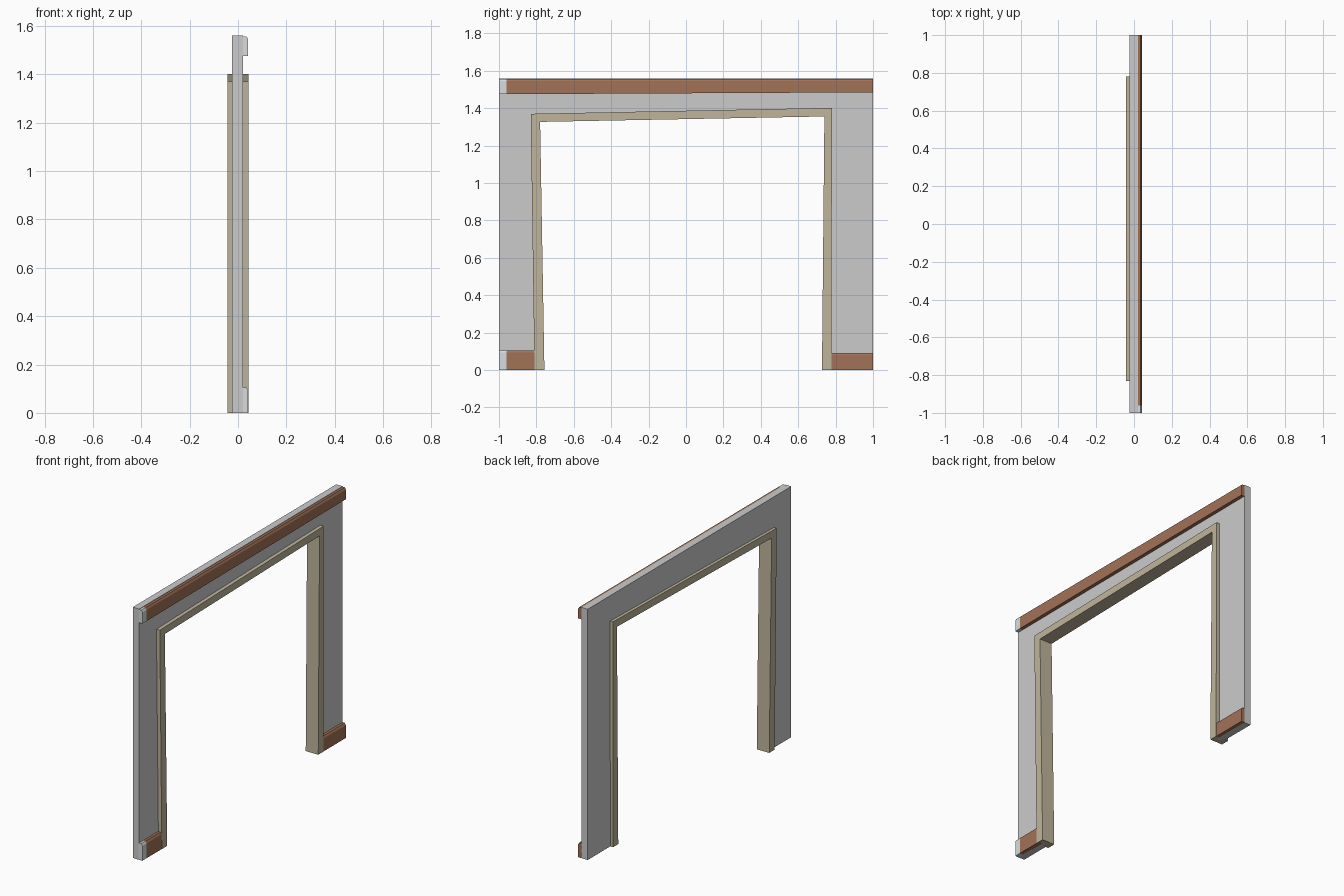
import bpy

if "Cube" in bpy.data.objects:
    bpy.data.objects.remove(bpy.data.objects["Cube"])


def material(name, rgb):
    m = bpy.data.materials.new(name)
    m.diffuse_color = (*rgb, 1)
    m.use_nodes = True
    m.node_tree.nodes["Principled BSDF"].inputs["Base Color"].default_value = m.diffuse_color
    return m


GREY = material("wall_grey", (0.6, 0.6, 0.6))
PALE = material("end_cap_grey", (0.68, 0.72, 0.74))
BROWN = material("wood_brown", (0.36, 0.17, 0.095))
CREAM = material("frame_cream", (0.52, 0.46, 0.33))


def loft(name, ring_a, ring_b, mat):
    """Closed solid between two matching outlines."""
    n = len(ring_a)
    faces = [tuple(range(n)), tuple(range(2 * n - 1, n - 1, -1))]
    faces += [(i, i + n, (i + 1) % n + n, (i + 1) % n) for i in range(n)]
    mesh = bpy.data.meshes.new(name)
    mesh.from_pydata(ring_a + ring_b, [], faces)
    # consistent outward normals
    import bmesh
    bm = bmesh.new()
    bm.from_mesh(mesh)
    bmesh.ops.recalc_face_normals(bm, faces=bm.faces)
    bm.to_mesh(mesh)
    bm.free()
    mesh.materials.append(mat)
    ob = bpy.data.objects.new(name, mesh)
    bpy.context.collection.objects.link(ob)
    return ob


def panel(name, outline, x0, x1, mat):
    """Outline in (y, z) given thickness along x."""
    return loft(name, [(x0, y, z) for y, z in outline],
                [(x1, y, z) for y, z in outline], mat)


def board(name, y0, y1, bottom0, bottom1, top0, top1, mat):
    """Bevel-topped moulding on the +x wall face, running along y."""
    def section(y, b, t):
        return [(0.015, y, b), (0.042, y, b), (0.042, y, t - 0.012),
                (0.035, y, t), (0.015, y, t)]
    return loft(name, section(y0, bottom0, top0), section(y1, bottom1, top1), mat)


# Slightly crooked door frame outlines, left foot round to right foot
outer = [(-0.81, 0), (-0.83, 1.37), (0.78, 1.402), (0.778, 0)]
inner = [(-0.757, 0), (-0.78, 1.327), (0.74, 1.356), (0.727, 0)]

# Wall with doorway; its edge is buried inside the frame
hole = [((a[0] + b[0]) / 2, (a[1] + b[1]) / 2) for a, b in zip(outer, inner)]
panel("wall", [(-1, 0), (-1, 1.56), (1, 1.56), (1, 0)] + hole[::-1],
      -0.024, 0.02, GREY)

# Door frame, projecting from both wall faces
panel("door_frame", outer + inner[::-1], -0.043, 0.043, CREAM)

# Top moulding with pale end cap
board("top_moulding", -0.96, 1, 1.475, 1.485, 1.557, 1.557, BROWN)
board("top_moulding_end", -1, -0.96, 1.475, 1.475, 1.557, 1.557, PALE)

# Skirting boards with pale end cap
board("skirting_left", -0.96, -0.79, 0, 0, 0.105, 0.105, BROWN)
board("skirting_left_end", -1, -0.96, 0, 0, 0.105, 0.105, PALE)
board("skirting_right", 0.76, 1, 0, 0, 0.092, 0.092, BROWN)
